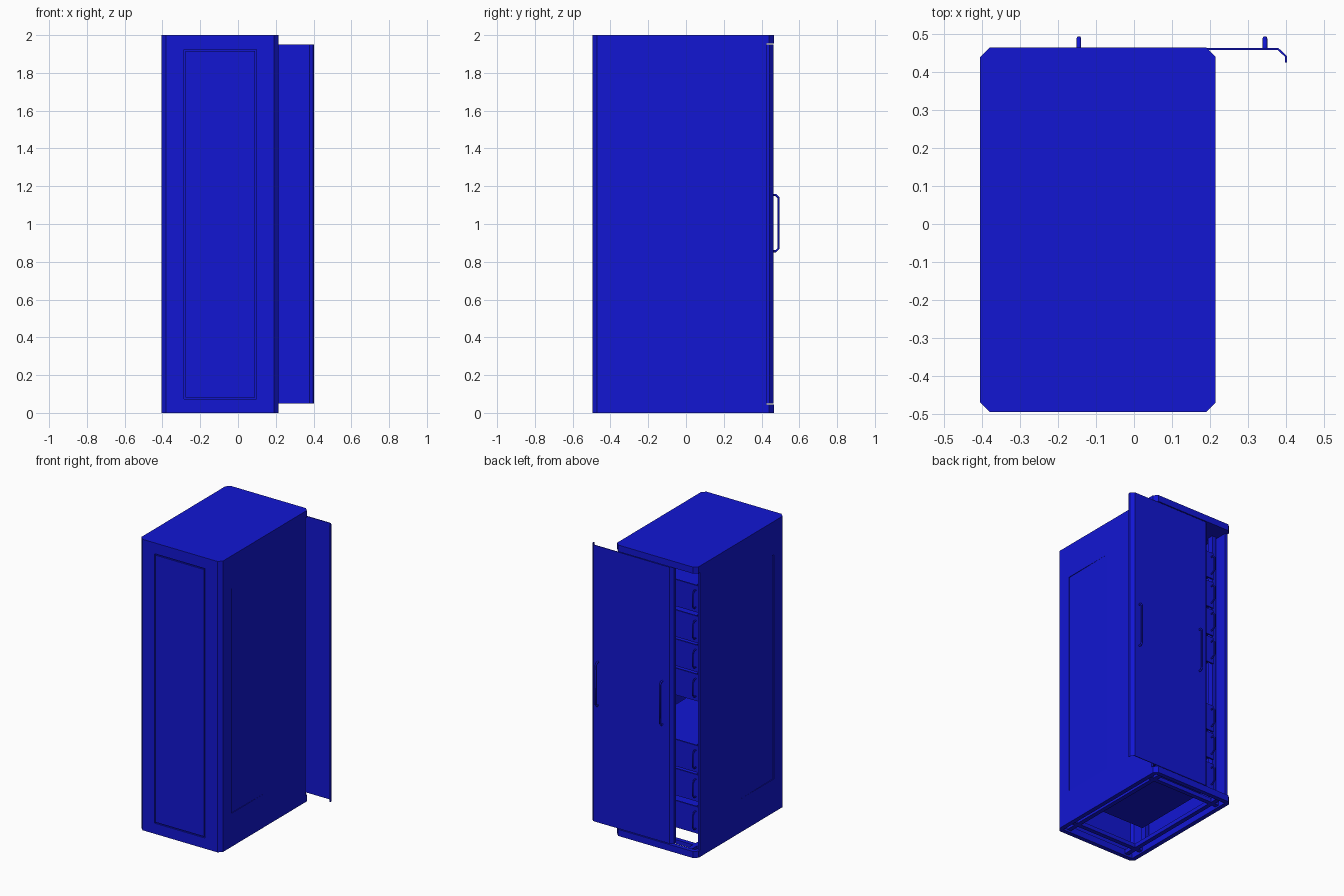
import bpy, bmesh
from mathutils import Vector

if "Cube" in bpy.data.objects:
    bpy.data.objects.remove(bpy.data.objects["Cube"])

blue = bpy.data.materials.new("blue_paint")
blue.diffuse_color = (0.006, 0.008, 0.65, 1)
blue.use_nodes = True
blue.node_tree.nodes["Principled BSDF"].inputs["Base Color"].default_value = blue.diffuse_color
CX = -0.095          # cabinet centre line
X0, X1, Y0, Y1, C = -0.405, 0.215, -0.495, 0.465, 0.025


def finish(name, bm):
    bmesh.ops.recalc_face_normals(bm, faces=bm.faces)
    me = bpy.data.meshes.new(name)
    bm.to_mesh(me)
    bm.free()
    ob = bpy.data.objects.new(name, me)
    bpy.context.collection.objects.link(ob)
    me.materials.append(blue)
    return ob


def prism(name, pts, z0, z1):
    bm = bmesh.new()
    f = bm.faces.new([bm.verts.new((x, y, z0)) for x, y in pts])
    r = bmesh.ops.extrude_face_region(bm, geom=[f])
    vs = [v for v in r["geom"] if isinstance(v, bmesh.types.BMVert)]
    bmesh.ops.translate(bm, verts=vs, vec=(0, 0, z1 - z0))
    return finish(name, bm)


def box(name, x0, x1, y0, y1, z0, z1):
    return prism(name, [(x0, y0), (x1, y0), (x1, y1), (x0, y1)], z0, z1)


def sheet(name, path, t, z0, z1):
    """Bent sheet: path offset to its left by t, then extruded upward."""
    p = [Vector(q) for q in path]
    inner = []
    for i, q in enumerate(p):
        dirs = [(p[j + 1] - p[j]).normalized() for j in (i - 1, i) if 0 <= j < len(p) - 1]
        ns = [Vector((-d.y, d.x)) for d in dirs]
        n = sum(ns, Vector((0, 0))).normalized()
        inner.append(q + n * t / n.dot(ns[0]))
    return prism(name, [tuple(v) for v in p + inner[::-1]], z0, z1)


def cut(ob, cutter):
    m = ob.modifiers.new("cut", "BOOLEAN")
    m.operation, m.object, m.solver = "DIFFERENCE", cutter, "EXACT"
    bpy.context.view_layer.objects.active = ob
    bpy.ops.object.modifier_apply(modifier=m.name)
    bpy.data.objects.remove(cutter)


def handle(name, x, y, z0, z1, reach, r):
    """Bow handle standing off a +y face."""
    c = bpy.data.curves.new(name, "CURVE")
    c.dimensions, c.bevel_depth, c.bevel_resolution = "3D", r, 2
    c.use_fill_caps = True
    s = c.splines.new("POLY")
    k = reach * 0.5
    pts = [(y, z0), (y + reach - k, z0), (y + reach, z0 + k),
           (y + reach, z1 - k), (y + reach - k, z1), (y, z1)]
    s.points.add(len(pts) - 1)
    for sp, (py, pz) in zip(s.points, pts):
        sp.co = (x, py, pz, 1)
    ob = bpy.data.objects.new(name, c)
    bpy.context.collection.objects.link(ob)
    c.materials.append(blue)


# Top cap and open base ring share one chamfered outline
outline = [(X0 + C, Y0), (X1 - C, Y0), (X1, Y0 + C), (X1, Y1 - C),
           (X1 - C, Y1), (X0 + C, Y1), (X0, Y1 - C), (X0, Y0 + C)]
prism("top_cap", outline, 1.955, 2.0)
base = prism("base_ring", outline, 0, 0.045)
cut(base, box("base_hole", X0 + 0.03, X1 - 0.03, Y0 + 0.03, Y1 - 0.03, -0.1, 0.2))

# Base rails
for s in (-1, 1):
    x = CX + s * 0.235
    box("base_rail", x - 0.015, x + 0.015, Y0 + 0.02, Y1 - 0.02, 0.012, 0.04)
for y in (-0.38, 0.36):
    box("base_crossbar", X0 + 0.02, X1 - 0.02, y - 0.015, y + 0.015, 0.012, 0.04)

# Shell: sides and front, open at the back
shell = sheet("cabinet_shell", [(X0, 0.425), (X0, Y0 + C), (X0 + C, Y0),
                                (X1 - C, Y0), (X1, Y0 + C), (X1, 0.425)], 0.018, 0.045, 1.955)
# Groove round the front panel
groove = box("groove", -0.287, 0.097, Y0 - 0.02, Y0 + 0.008, 0.073, 1.925)
cut(groove, box("groove_core", -0.279, 0.089, Y0 - 0.1, Y0 + 0.1, 0.081, 1.917))
cut(shell, groove)
# Shallow tapering recess on each side
for s in (-1, 1):
    xs = CX + s * 0.31
    cut(shell, prism("side_recess", [(xs + s * 0.01, -0.375), (xs - s * 0.005, -0.375),
                                     (xs + s * 0.0005, 0.03), (xs + s * 0.01, 0.03)], 0.23, 1.77))

# Rack posts
for s in (-1, 1):
    for y in (-0.32, 0.33):
        x = CX + s * 0.265
        box("rack_post", x - 0.015, x + 0.015, y - 0.02, y + 0.02, 0.04, 1.955)

# Drawers with a pair of bow handles each
for z in (1.73, 1.52, 1.32, 1.12, 0.63, 0.43, 0.21):
    box("drawer_body", CX - 0.225, CX + 0.225, -0.30, 0.352, z - 0.085, z + 0.085)
    box("drawer_front", CX - 0.25, CX + 0.25, 0.352, 0.362, z - 0.092, z + 0.092)
    for s in (-1, 1):
        handle("drawer_handle", CX + s * 0.232, 0.36, z - 0.06, z + 0.06, 0.035, 0.005)

# Door slid sideways, bent at both edges
sheet("sliding_door", [(0.403, 0.425), (0.403, 0.442), (0.381, 0.463),
                       (-0.198, 0.463), (-0.22, 0.442), (-0.22, 0.425)], 0.005, 0.05, 1.95)
for x in (-0.145, 0.345):
    handle("door_handle", x, 0.462, 0.856, 1.154, 0.027, 0.006)
